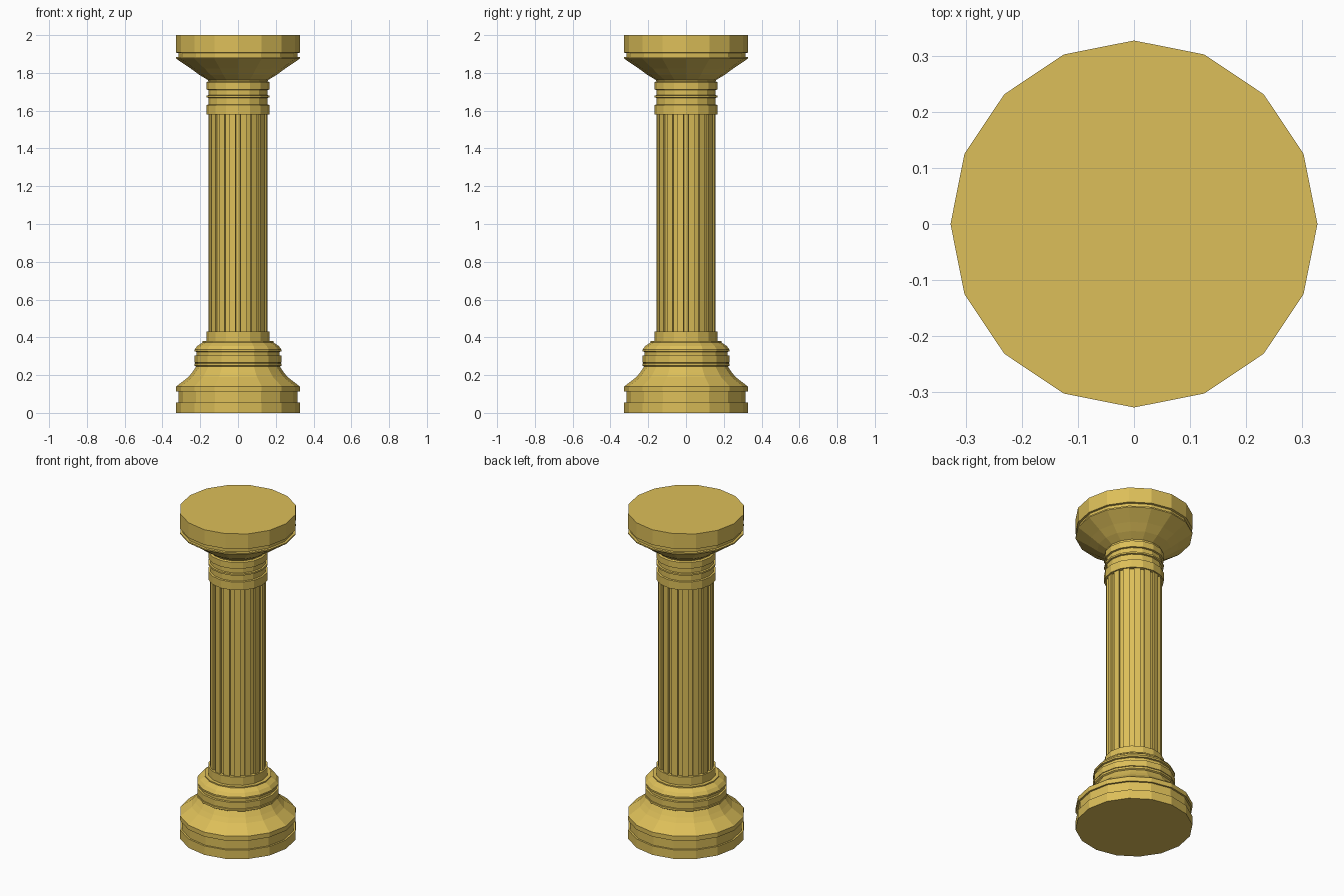
import bpy, bmesh
from math import cos, sin, radians, tau

if "Cube" in bpy.data.objects:
    bpy.data.objects.remove(bpy.data.objects["Cube"])

SIDES = 16
gold = bpy.data.materials.new("gold")
gold.diffuse_color = (0.72, 0.52, 0.10, 1)
gold.use_nodes = True
gold.node_tree.nodes["Principled BSDF"].inputs["Base Color"].default_value = gold.diffuse_color


def loft(name, rings):
    """Skin a stack of equal-length rings and cap both ends."""
    bm = bmesh.new()
    loops = [[bm.verts.new(p) for p in ring] for ring in rings]
    n = len(loops[0])
    for a, b in zip(loops, loops[1:]):
        for i in range(n):
            j = (i + 1) % n
            bm.faces.new((a[i], a[j], b[j], b[i]))
    bm.faces.new(loops[0][::-1])
    bm.faces.new(loops[-1])
    mesh = bpy.data.meshes.new(name)
    bm.to_mesh(mesh)
    bm.free()
    mesh.materials.append(gold)
    obj = bpy.data.objects.new(name, mesh)
    bpy.context.collection.objects.link(obj)
    return obj


def turned(name, profile):
    """Sixteen-sided turned part from (radius, height) points."""
    return loft(name, [[(r * cos(tau * i / SIDES), r * sin(tau * i / SIDES), z)
                        for i in range(SIDES)] for r, z in profile])


# Base: plinth, sloping foot and stepped collar
turned("base", [
    (.327, 0), (.327, .055), (.316, .055), (.316, .112), (.327, .112), (.327, .14),
    (.262, .19), (.242, .215), (.222, .245), (.23, .25), (.23, .262), (.222, .264),
    (.23, .266), (.23, .303), (.22, .305), (.22, .323), (.23, .325), (.23, .335),
    (.215, .355), (.188, .373), (.188, .38), (.167, .38), (.167, .43)])

# Shaft: sixteen square-cut flutes
section = []
for i in range(SIDES):
    for offset, r in ((-4.6, .157), (-4.6, .145), (4.6, .145), (4.6, .157)):
        a = radians(i * 360 / SIDES + offset)
        section.append((r * cos(a), r * sin(a)))
loft("fluted_shaft", [[(x, y, z) for x, y in section] for z in (.43, 1.58)])

# Capital: ringed neck, flare and top slab
turned("capital", [
    (.167, 1.58), (.167, 1.63), (.157, 1.632), (.157, 1.668), (.167, 1.67), (.167, 1.68),
    (.157, 1.682), (.157, 1.71), (.167, 1.712), (.167, 1.75), (.157, 1.755), (.16, 1.763),
    (.205, 1.79), (.25, 1.823), (.327, 1.875), (.327, 1.883), (.315, 1.885), (.315, 1.905),
    (.327, 1.907), (.327, 2)])
